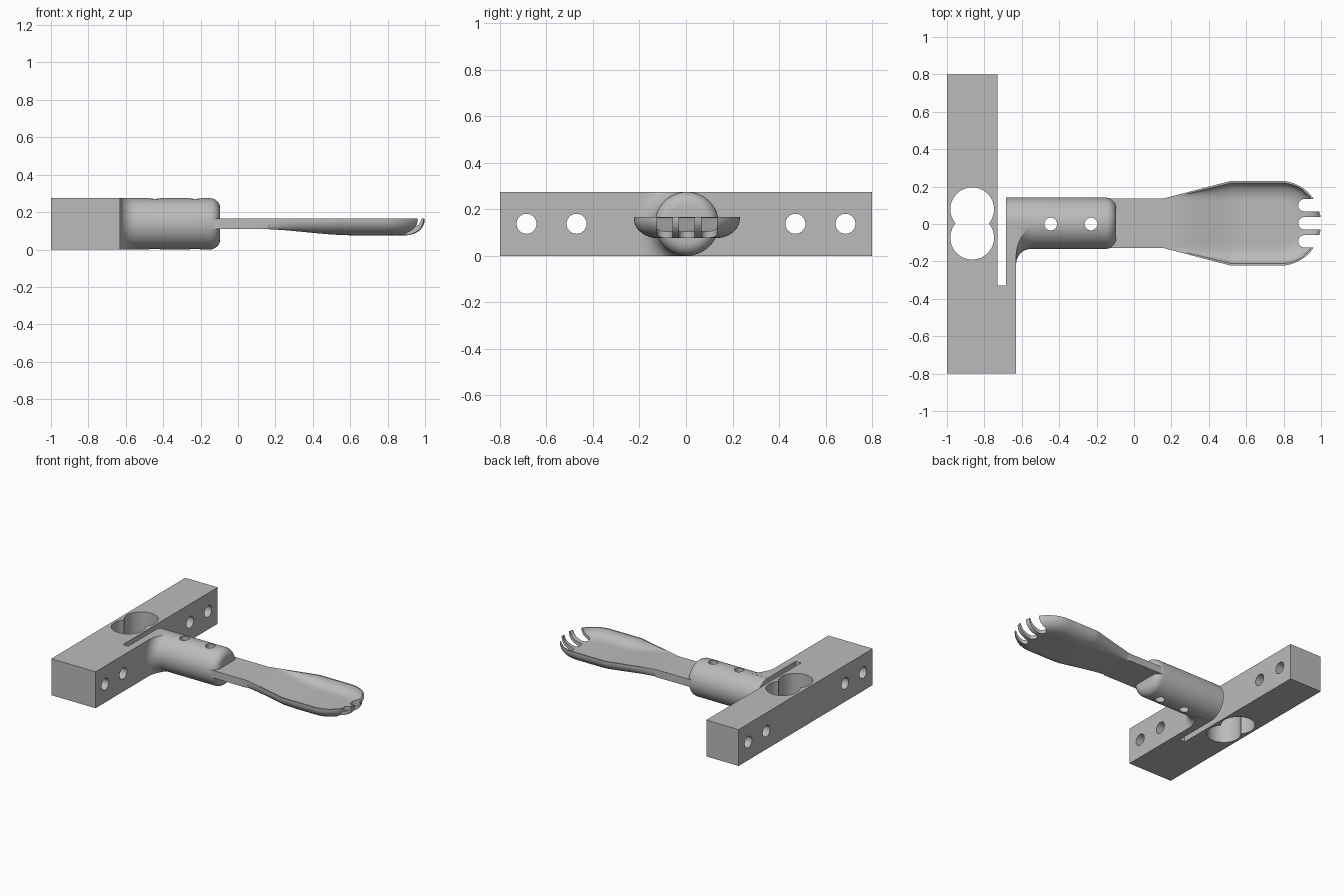
import bpy, bmesh, math
from mathutils import Vector

if "Cube" in bpy.data.objects:
    bpy.data.objects.remove(bpy.data.objects["Cube"])

grey = bpy.data.materials.new("plain grey")
grey.use_nodes = True
grey.diffuse_color = (0.5, 0.5, 0.5, 1)
grey.node_tree.nodes["Principled BSDF"].inputs["Base Color"].default_value = (0.5, 0.5, 0.5, 1)

H = 0.275          # height of the bar
MID = H / 2        # height of the handle axis
AXIS_Y = 0.004


def finish(name, bm):
    bmesh.ops.recalc_face_normals(bm, faces=bm.faces)
    mesh = bpy.data.meshes.new(name)
    bm.to_mesh(mesh)
    bm.free()
    mesh.materials.append(grey)
    ob = bpy.data.objects.new(name, mesh)
    bpy.context.collection.objects.link(ob)
    return ob


def activate(ob):
    bpy.ops.object.select_all(action='DESELECT')
    ob.select_set(True)
    bpy.context.view_layer.objects.active = ob


def box(name, lo, hi):
    bm = bmesh.new()
    bmesh.ops.create_cube(bm, size=1)
    for v in bm.verts:
        v.co = Vector([(a + b) / 2 + c * (b - a) for a, b, c in zip(lo, hi, v.co)])
    return finish(name, bm)


def loft(name, rings):
    """Closed rings of equal length, bridged and capped."""
    bm = bmesh.new()
    rows = [[bm.verts.new(p) for p in ring] for ring in rings]
    n = len(rows[0])
    for a, b in zip(rows, rows[1:]):
        for i in range(n):
            j = (i + 1) % n
            bm.faces.new((a[i], a[j], b[j], b[i]))
    bm.faces.new(rows[0])
    bm.faces.new(rows[-1])
    return finish(name, bm)


def lathe(name, profile, centre=(0, 0, 0), axis='X', sides=64):
    """Turn (position, radius) pairs about the x or z axis."""
    rings = []
    for t, r in profile:
        ring = []
        for i in range(sides):
            a = 2 * math.pi * i / sides
            u, w = r * math.cos(a), r * math.sin(a)
            ring.append(Vector(centre) + Vector((t, u, w) if axis == 'X' else (u, w, t)))
        rings.append(ring)
    return loft(name, rings)


def boolean(ob, cutter, op='DIFFERENCE'):
    mod = ob.modifiers.new(op, 'BOOLEAN')
    mod.operation, mod.object, mod.solver = op, cutter, 'EXACT'
    activate(ob)
    bpy.ops.object.modifier_apply(modifier=mod.name)
    bpy.data.objects.remove(cutter)


def smooth(ob, angle=35):
    activate(ob)
    bpy.ops.object.shade_smooth_by_angle(angle=math.radians(angle))


# Mounting bar with a double vertical bore
bar = box("mounting_bar", (-1, -0.8, 0), (-0.73, 0.8, H))
for y in (0.079, -0.073):
    boolean(bar, lathe("bore", [(-0.1, 0.117), (0.4, 0.117)], (-0.865, y, 0), 'Z'))

# Offset bracket: L-shaped plate beside the bar
bracket = box("bracket_plate", (-0.685, -0.8, 0), (-0.63, AXIS_Y, H))
spacer = box("bracket_spacer", (-0.73, -0.8, 0), (-0.685, -0.33, H))

# Screw holes through the bar and the bracket
for y in (-0.685, -0.47, 0.47, 0.685):
    for part in (bar, bracket, spacer):
        if y < 0 or part is bar:
            boolean(part, lathe("screw", [(-1.1, 0.043), (-0.5, 0.043)], (0, y, MID), sides=40))

# Round handle with a rounded end
R, F = 0.137, 0.055
arc = [math.pi / 2 * i / 8 for i in range(9)]
profile = [(-0.685, R)] + [(-0.095 - F + F * math.sin(a), R - F + F * math.cos(a)) for a in arc]
handle = lathe("handle", profile, (0, AXIS_Y, MID), sides=96)

# Blend where the handle meets the bracket, kept to the bracket side
B = 0.08
profile = [(-0.66, R + B)] + [(-0.63 + B - B * math.cos(a), R + B - B * math.sin(a)) for a in arc]
profile += [(-0.54, R)]
blend = lathe("handle_blend", profile, (0, AXIS_Y, MID), sides=96)
boolean(blend, box("keep", (-0.8, -0.5, 0), (-0.4, AXIS_Y, H)), 'INTERSECT')


# Eating end: strip that widens into a bowl
RIM, NECK, WIDE, FRONT, LEN = 0.166, 0.133, 0.227, 0.78, 0.22


def ease(a, b, x):
    t = min(1, max(0, (x - a) / (b - a)))
    return t * t * (3 - 2 * t)


def half_width(x):
    if x > FRONT:
        return WIDE * math.sqrt(max(0, 1 - ((x - FRONT) / LEN) ** 2))
    t = min(1, max(0, (x - 0.16) / 0.36))
    return NECK + (WIDE - NECK) * t


def wall(e, core):
    if e <= core or core > 0.999:
        return 0
    t = min(1, (e - core) / (1 - core))
    return 1 - math.sqrt(1 - t * t)


def section(x, n=40):
    w = half_width(x)
    wide = WIDE if x > FRONT else w
    low = 0.11 - 0.034 * ease(0.1, 0.62, x)
    floor = RIM - 0.062 * ease(0.2, 0.58, x)
    top, bottom = [], []
    for i in range(n + 1):
        y = -w * math.cos(math.pi * i / n)
        e = math.hypot(max(0, x - FRONT) / LEN, y / wide)
        core = 0.125 / wide if x > 0.16 else 1
        z_out = low + (RIM - 0.008 - low) * wall(e, core)
        z_in = floor + (RIM - floor) * wall(e / 0.95, core)
        bottom.append((x, y + AXIS_Y, z_out))
        top.append((x, y + AXIS_Y, max(z_in, z_out + 0.008)))
    return bottom + top[::-1]


stations = [-0.6, 0, 0.159] + [0.165 + 0.615 * i / 40 for i in range(41)]
stations += [FRONT + LEN * math.sin(math.pi / 2 * i / 25) for i in range(1, 25)]
spork = loft("bowl_and_strip", [section(x) for x in stations])

# Three round-ended slots leave four tines
for y in (-0.096, 0, 0.096):
    for cutter in (lathe("slot_end", [(-0.1, 0.033), (0.4, 0.033)], (0.911, y + AXIS_Y, 0), 'Z', 32),
                   box("slot", (0.911, y + AXIS_Y - 0.033, -0.1), (1.1, y + AXIS_Y + 0.033, 0.4))):
        boolean(spork, cutter)

# Vertical pin holes through handle and strip
for x in (-0.445, -0.23):
    for part in (handle, spork):
        boolean(part, lathe("pin", [(-0.1, 0.034), (0.4, 0.034)], (x, 0, 0), 'Z', 32))

for part in (bar, bracket, spacer, handle, blend, spork):
    smooth(part)
